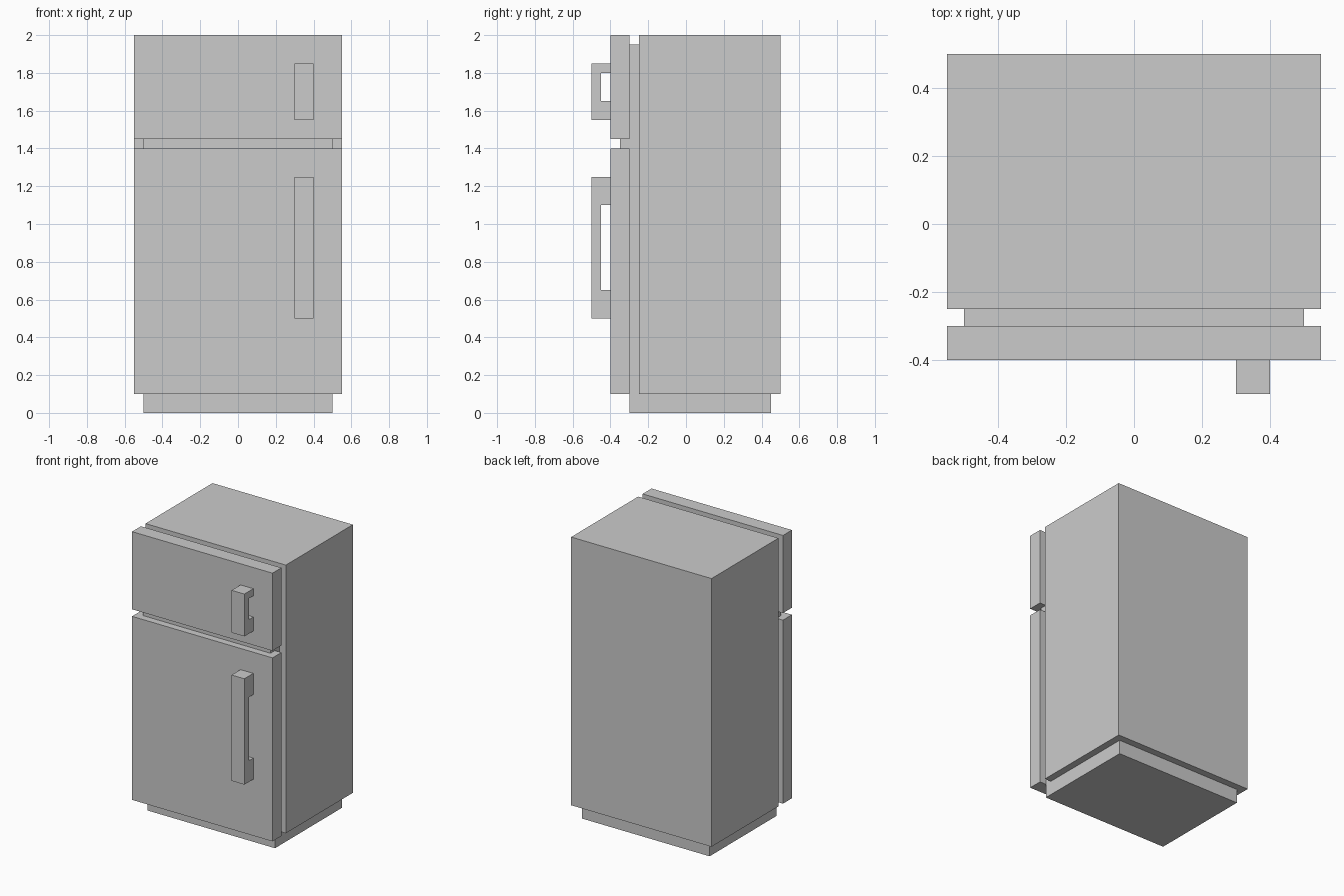
import bpy
import bmesh

if "Cube" in bpy.data.objects:
    bpy.data.objects.remove(bpy.data.objects["Cube"])


def extrude_profile(name, x0, x1, profile):
    """Extrude a closed side profile of (y, z) points from x0 to x1."""
    bm = bmesh.new()
    face = bm.faces.new([bm.verts.new((x0, y, z)) for y, z in profile])
    ext = bmesh.ops.extrude_face_region(bm, geom=[face])
    verts = [v for v in ext["geom"] if isinstance(v, bmesh.types.BMVert)]
    bmesh.ops.translate(bm, verts=verts, vec=(x1 - x0, 0, 0))
    bmesh.ops.recalc_face_normals(bm, faces=bm.faces)
    mesh = bpy.data.meshes.new(name)
    bm.to_mesh(mesh)
    bm.free()
    obj = bpy.data.objects.new(name, mesh)
    bpy.context.collection.objects.link(obj)
    return obj


def box(name, half_width, y0, y1, z0, z1):
    return extrude_profile(name, -half_width, half_width,
                           [(y0, z0), (y1, z0), (y1, z1), (y0, z1)])


def handle(name, z0, grip0, grip1, z1):
    """C-shaped pull with its grip gap against the door."""
    return extrude_profile(name, 0.3, 0.4, [
        (-0.4, z0), (-0.5, z0), (-0.5, z1), (-0.4, z1),
        (-0.4, grip1), (-0.45, grip1), (-0.45, grip0), (-0.4, grip0)])


# Cabinet and recessed plinth
box("cabinet", 0.55, -0.25, 0.5, 0.1, 2.0)
box("plinth", 0.5, -0.3, 0.45, 0.0, 0.1)

# Door seal, with the divider that stands out between the doors
extrude_profile("door_seal", -0.5, 0.5, [
    (-0.25, 0.1), (-0.25, 1.95), (-0.3, 1.95), (-0.3, 1.45),
    (-0.35, 1.45), (-0.35, 1.4), (-0.3, 1.4), (-0.3, 0.1)])

# Doors
box("fridge_door", 0.55, -0.4, -0.3, 0.1, 1.4)
box("freezer_door", 0.55, -0.4, -0.3, 1.45, 2.0)

# Door handles
handle("fridge_handle", 0.5, 0.65, 1.1, 1.25)
handle("freezer_handle", 1.55, 1.65, 1.8, 1.85)
